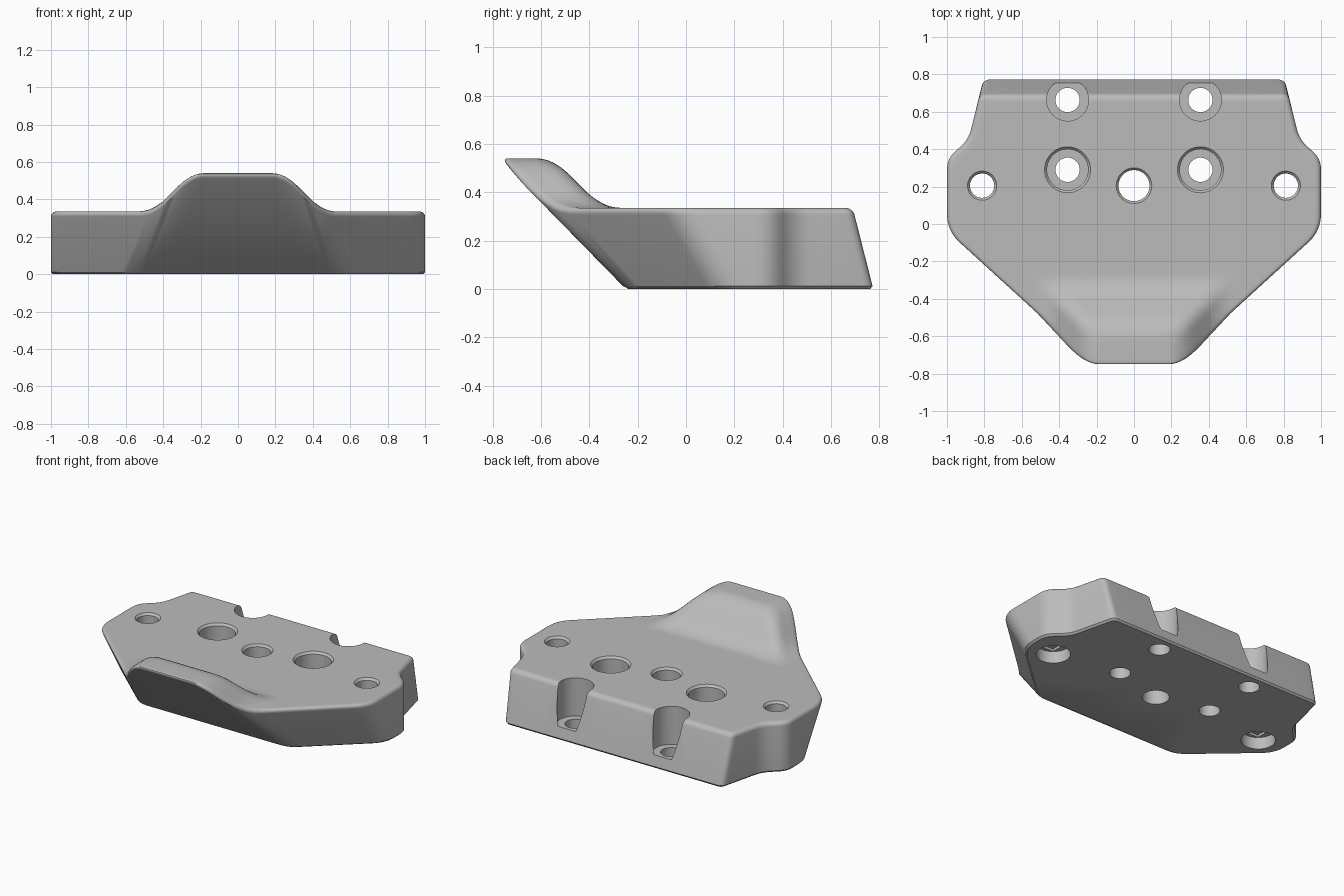
import bpy, bmesh, math
from mathutils import Vector

if "Cube" in bpy.data.objects:
    bpy.data.objects.remove(bpy.data.objects["Cube"])

DECK, RISE, ROUND, LIP = 0.335, 0.205, 0.028, 0.012

grey = bpy.data.materials.new("matte grey")
grey.use_nodes = True
colour = (0.5, 0.5, 0.5, 1)
grey.diffuse_color = colour
grey.node_tree.nodes["Principled BSDF"].inputs["Base Color"].default_value = colour


def soft_min(a, b, k):
    h = max(k - abs(a - b), 0) / k
    return min(a, b) - h * h * k / 4


def top_height(x, y):
    # flat deck with a filleted, sloped platform at the front
    s = soft_min(0.455 - abs(x), -0.345 - y, 0.07)
    s = soft_min(s, RISE, 0.07)
    return DECK - soft_min(-s, 0, 0.07)


def rounded_loop(corners):
    # outline with rounded corners and evenly divided straight sides
    pts, n = [], len(corners)
    ends = []
    for i, (p, t) in enumerate(corners):
        before, after = corners[i - 1][0], corners[(i + 1) % n][0]
        ends.append((p + (before - p).normalized() * t, p, p + (after - p).normalized() * t))
    for i, (a, p, b) in enumerate(ends):
        for j in range(9):
            u = j / 8
            pts.append(a * (1 - u) ** 2 + p * 2 * u * (1 - u) + b * u * u)
        steps = 48 if i == n - 1 else 12
        nxt = ends[(i + 1) % n][0]
        pts += [b.lerp(nxt, j / steps) for j in range(1, steps)]
    return pts


# half outline, front to back: floor corner, deck corner, rounding
half = [
    ((0.55, -0.25), (0.43, -0.57), 0.06),
    ((1.0, 0.15), (1.0, -0.05), 0.09),
    ((1.0, 0.35), (1.0, 0.35), 0.06),
    ((0.885, 0.45), (0.885, 0.45), 0.06),
    ((0.805, 0.775), (0.825, 0.69), 0.035),
]


def outline(level):
    right = [(Vector(c[level]), c[2]) for c in half]
    left = [(Vector((-p.x, p.y)), t) for p, t in reversed(right)]
    return rounded_loop(right + left)


floor, deck = outline(0), outline(1)
count = len(floor)


def wall(i, z):
    return floor[i].lerp(deck[i], z / DECK)


def inward(loop, i):
    d = (loop[(i + 1) % count] - loop[i - 1]).normalized()
    return Vector((-d.y, d.x))


# rings from the underside, up the wall, over the rounded edge, to the middle
edge_z = []
for i in range(count):
    z = DECK
    for _ in range(40):
        z = 0.5 * z + 0.5 * top_height(*wall(i, z))
    edge_z.append(z)

rings = [
    [(*(floor[i] + inward(floor, i) * LIP), 0) for i in range(count)],
    [(*wall(i, LIP), LIP) for i in range(count)],
]
rim = [wall(i, edge_z[i]) for i in range(count)]
for k in range(7):
    a = math.pi / 2 * k / 6
    ring = []
    for i in range(count):
        drop = ROUND * (1 - math.sin(a))
        p = wall(i, edge_z[i] - drop) + inward(rim, i) * ROUND * (1 - math.cos(a))
        ring.append((*p, top_height(*p) - drop))
    rings.append(ring)
inner = rings[-1]
for k in range(1, 40):
    f = 1 - k / 40
    rings.append([(x * f, y * f, top_height(x * f, y * f)) for x, y, _ in inner])


def mesh_object(name, bm):
    bmesh.ops.recalc_face_normals(bm, faces=bm.faces)
    mesh = bpy.data.meshes.new(name)
    bm.to_mesh(mesh)
    bm.free()
    obj = bpy.data.objects.new(name, mesh)
    bpy.context.collection.objects.link(obj)
    mesh.materials.append(grey)
    return obj


def bridge(bm, loops):
    for a, b in zip(loops, loops[1:]):
        for i in range(len(a)):
            j = (i + 1) % len(a)
            bm.faces.new((a[i], a[j], b[j], b[i]))
    bm.faces.new(loops[0][::-1])


bm = bmesh.new()
loops = [[bm.verts.new(p) for p in ring] for ring in rings]
bridge(bm, loops)
middle = bm.verts.new((0, 0, DECK))
for i in range(count):
    bm.faces.new((loops[-1][i], loops[-1][(i + 1) % count], middle))
block = mesh_object("mounting_block", bm)


def turned(bm, x, y, profile, sides=48):
    # stepped round cutter from (radius, height) pairs
    loops = []
    for r, z in profile:
        loops.append([bm.verts.new((x + r * math.cos(2 * math.pi * i / sides),
                                    y + r * math.sin(2 * math.pi * i / sides), z))
                      for i in range(sides)])
    bridge(bm, loops)
    bm.faces.new(loops[-1])


# holes through the block
LOW, HIGH, SHELF = -0.1, 0.45, 0.08
CHAMFER = DECK - 0.014
bm = bmesh.new()
turned(bm, 0, 0.205, [(0.083, LOW), (0.083, CHAMFER), (0.096, DECK + 0.001), (0.096, HIGH)])
for s in (-1, 1):
    # sunken screw seats
    turned(bm, s * 0.355, 0.29, [(0.065, LOW), (0.065, SHELF), (0.11, SHELF),
                                 (0.11, CHAMFER), (0.124, DECK + 0.001), (0.124, HIGH)])
    # rear seats that break out through the back wall
    turned(bm, s * 0.355, 0.663, [(0.065, LOW), (0.065, SHELF), (0.112, SHELF), (0.112, HIGH)])
    # side holes recessed from below
    turned(bm, s * 0.812, 0.205, [(0.105, LOW), (0.105, SHELF), (0.065, SHELF),
                                  (0.065, CHAMFER), (0.079, DECK + 0.001), (0.079, HIGH)])
holes = mesh_object("hole_cutter", bm)

# shallow slots above the side recesses
bm = bmesh.new()
for s in (-1, 1):
    box = bmesh.ops.create_cube(bm, size=1)["verts"]
    bmesh.ops.scale(bm, verts=box, vec=(0.13, 0.16, 0.06))
    bmesh.ops.translate(bm, verts=box, vec=(s * 0.812, 0.205, 0.067))
slots = mesh_object("slot_cutter", bm)

bpy.context.view_layer.objects.active = block
for cutter in (holes, slots):
    cutter.hide_render = True
    mod = block.modifiers.new("cut", 'BOOLEAN')
    mod.operation = 'DIFFERENCE'
    mod.solver = 'EXACT'
    mod.object = cutter
    bpy.ops.object.modifier_apply(modifier=mod.name)
    bpy.data.objects.remove(cutter)

bpy.ops.object.select_all(action='DESELECT')
block.select_set(True)
bpy.ops.object.shade_smooth_by_angle(angle=math.radians(30))
